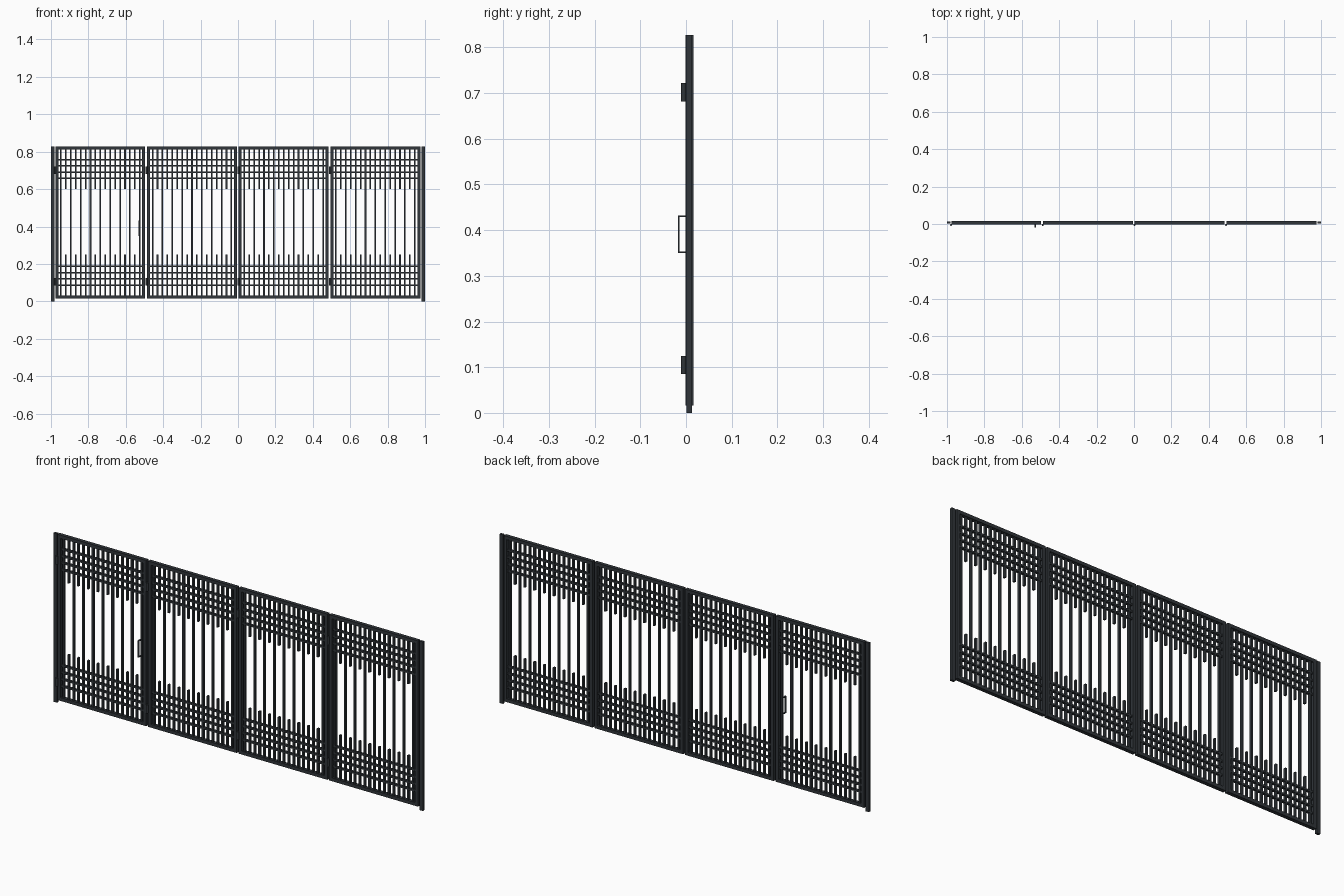
import bpy, bmesh
from mathutils import Matrix, Vector

if "Cube" in bpy.data.objects:
    bpy.data.objects.remove(bpy.data.objects["Cube"])

YC = 0.0075  # centre plane of the gate
mat = bpy.data.materials.new("dark_metal")
mat.diffuse_color = (0.03, 0.036, 0.042, 1)
mat.use_nodes = True
mat.node_tree.nodes["Principled BSDF"].inputs["Base Color"].default_value = mat.diffuse_color


def finish(bm, name, smooth=False):
    me = bpy.data.meshes.new(name)
    bm.to_mesh(me)
    bm.free()
    me.materials.append(mat)
    ob = bpy.data.objects.new(name, me)
    bpy.context.collection.objects.link(ob)
    if smooth:
        bpy.context.view_layer.objects.active = ob
        ob.select_set(True)
        bpy.ops.object.shade_smooth_by_angle()
        ob.select_set(False)
    return ob


def box(bm, x0, x1, y0, y1, z0, z1):
    m = Matrix.Translation(((x0 + x1) / 2, (y0 + y1) / 2, (z0 + z1) / 2))
    m = m @ Matrix.Diagonal((x1 - x0, y1 - y0, z1 - z0, 1))
    bmesh.ops.create_cube(bm, size=1, matrix=m)


Z0, Z1, T, H = 0.016, 0.827, 0.016, 0.009   # frame bottom, top, width, half depth
W, D = 0.0042, 0.006                        # bar half width and half depth
STEP = 0.0527                               # spacing of the tall bars
panels = [(-0.976, -0.496), (-0.486, -0.006), (0.004, 0.485), (0.494, 0.975)]


def upright(bm, x, z0, z1):
    box(bm, x - W, x + W, YC - D, YC + D, z0, z1)


for i, (x0, x1) in enumerate(panels, 1):
    # rectangular frame
    bm = bmesh.new()
    for xa in (x0, x1 - T):
        box(bm, xa, xa + T, YC - H, YC + H, Z0, Z1)
    for za in (Z0, Z1 - T):
        box(bm, x0 + T, x1 - T, YC - H, YC + H, za, za + T)
    finish(bm, f"panel_frame_{i}")

    # tall and short upright bars, alternating
    bm = bmesh.new()
    mid = (x0 + x1) / 2
    for k in range(9):
        upright(bm, mid + (k - 4) * STEP, Z0 + T, Z1 - T)
    for k in range(8):
        x = mid + (k - 3.5) * STEP
        upright(bm, x, 0.60, Z1 - T)
        upright(bm, x, Z0 + T, 0.25)
    finish(bm, f"upright_bars_{i}")

    # horizontal rails, a hair deeper than the uprights
    bm = bmesh.new()
    for z in (0.087, 0.121, 0.154, 0.188, 0.657, 0.691, 0.724, 0.758):
        box(bm, x0 + T, x1 - T, YC - D - 0.0003, YC + D + 0.0003, z - W, z + W)
    finish(bm, f"cross_rails_{i}")

    # hinge barrels on the left edge
    bm = bmesh.new()
    for z in (0.105, 0.702):
        bmesh.ops.create_cone(bm, cap_ends=True, segments=16, radius1=0.0055,
                              radius2=0.0055, depth=0.04,
                              matrix=Matrix.Translation((x0 - 0.002, -0.005, z)))
    finish(bm, f"hinges_{i}", True)

# end posts
for side, s in (("left", -1), ("right", 1)):
    bm = bmesh.new()
    xs = sorted((s * 1.0, s * 0.981))
    box(bm, xs[0], xs[1], YC - 0.006, YC + 0.006, 0, Z1)
    finish(bm, f"{side}_post")

# pull handle: flat strap bent into a bracket
bm = bmesh.new()
hx0, hx1, hy = -0.532, -0.524, -0.0175
box(bm, hx0, hx1, hy, hy + 0.003, 0.35, 0.432)
for z in (0.35, 0.429):
    box(bm, hx0, hx1, hy + 0.003, YC - D + 0.001, z, z + 0.003)
finish(bm, "handle")
